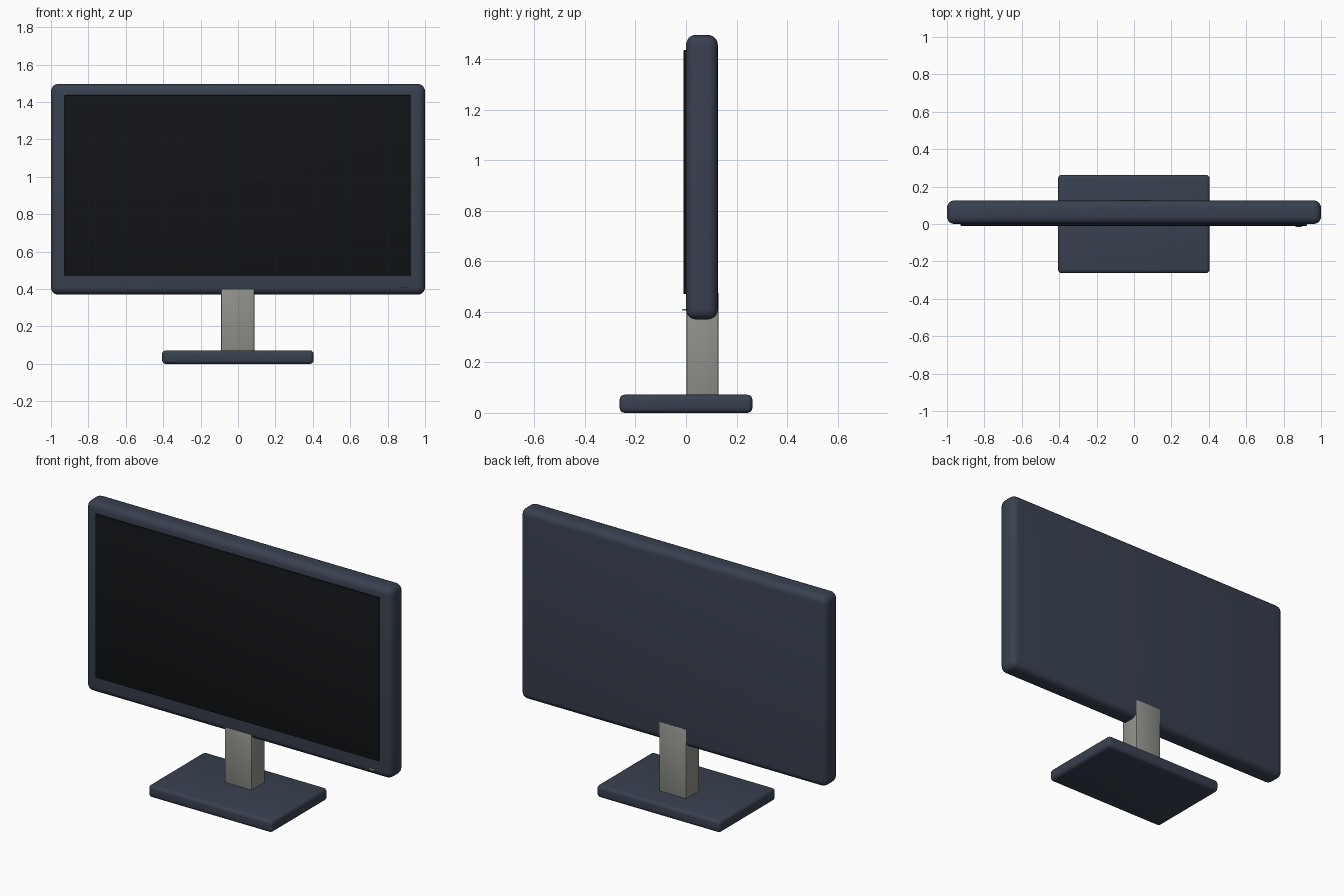
import bpy

if "Cube" in bpy.data.objects:
    bpy.data.objects.remove(bpy.data.objects["Cube"])


def material(name, color):
    m = bpy.data.materials.new(name)
    m.diffuse_color = (*color, 1)
    m.use_nodes = True
    m.node_tree.nodes["Principled BSDF"].inputs["Base Color"].default_value = m.diffuse_color
    return m


def rounded_box(name, lo, hi, radius, segments, mat):
    centre = [(a + b) / 2 for a, b in zip(lo, hi)]
    bpy.ops.mesh.primitive_cube_add(size=1, location=centre)
    ob = bpy.context.object
    ob.name = name
    ob.scale = [b - a for a, b in zip(lo, hi)]
    bpy.ops.object.transform_apply(location=False, rotation=False, scale=True)
    bevel = ob.modifiers.new("rounded_edges", 'BEVEL')
    bevel.width = radius
    bevel.segments = segments
    bpy.ops.object.modifier_apply(modifier=bevel.name)
    bpy.ops.object.shade_smooth_by_angle()
    ob.data.materials.append(mat)
    return ob


shell = material("dark_slate", (0.04, 0.052, 0.08))
glass = material("black_glass", (0.006, 0.007, 0.009))
metal = material("warm_grey", (0.29, 0.29, 0.265))

# Display: thick rounded housing with a thin raised panel
rounded_box("housing", (-1, 0, 0.37), (1, 0.126, 1.497), 0.04, 5, shell)
rounded_box("screen", (-0.927, -0.01, 0.47), (0.925, 0.02, 1.437), 0.004, 2, glass)

# Small power indicator at the lower right of the frame
rounded_box("power_indicator", (0.863, -0.015, 0.405), (0.897, 0.01, 0.412), 0.002, 2, metal)

# Stand: neck stands just proud of the housing back, on a flat base
rounded_box("neck", (-0.09, 0.002, 0.05), (0.088, 0.128, 0.48), 0.006, 2, metal)
rounded_box("base", (-0.406, -0.263, 0), (0.404, 0.263, 0.072), 0.02, 4, shell)
